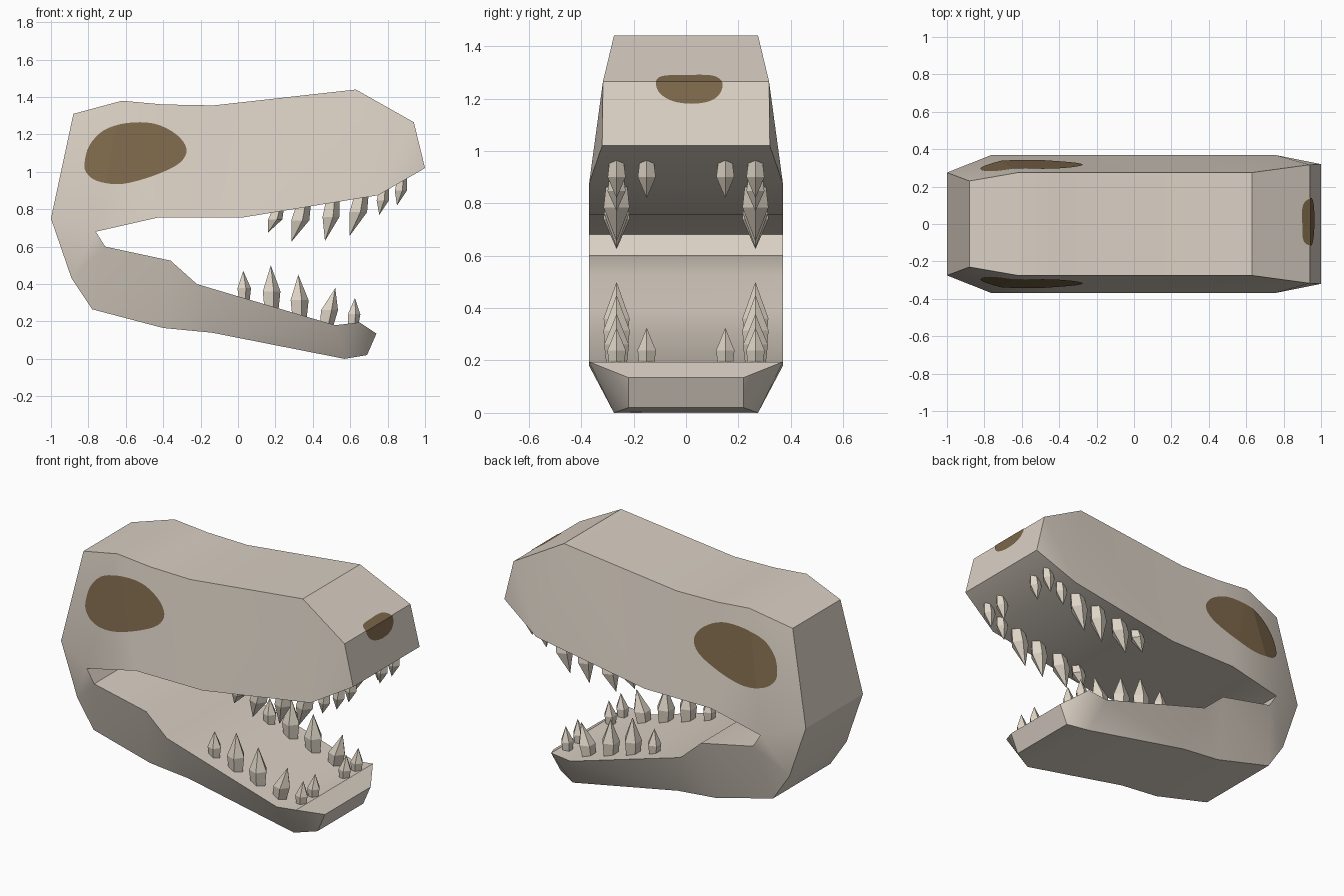
import bpy, bmesh, math
from mathutils import Vector
from mathutils.bvhtree import BVHTree

if "Cube" in bpy.data.objects:
    bpy.data.objects.remove(bpy.data.objects["Cube"])


def material(name, rgb):
    m = bpy.data.materials.new(name)
    m.diffuse_color = (*rgb, 1)
    m.use_nodes = True
    m.node_tree.nodes["Principled BSDF"].inputs["Base Color"].default_value = m.diffuse_color
    return m


BONE = material("bone", (0.70, 0.63, 0.55))
TOOTH = material("tooth_ivory", (0.73, 0.66, 0.56))
HOLLOW = material("socket_brown", (0.20, 0.135, 0.068))


def make_object(name, bm, mat):
    me = bpy.data.meshes.new(name)
    bm.to_mesh(me)
    bm.free()
    me.materials.append(mat)
    ob = bpy.data.objects.new(name, me)
    bpy.context.collection.objects.link(ob)
    return ob


# Skull and jaw: one C-shaped loft, each station = outer (x, z, half width), inner (x, z, half width)
W, N = 0.37, 0.275
stations = [
    ((0.94, 1.265, 0.317), (1.0, 1.02, 0.32)),
    ((0.63, 1.44, N), (0.75, 0.875, W)),
    ((-0.13, 1.355, N), (0.02, 0.755, W)),
    ((-0.40, 1.36, N), (-0.43, 0.755, W)),
    ((-0.62, 1.38, N), (-0.76, 0.68, W)),
    ((-0.88, 1.31, 0.23), (-0.76, 0.68, W)),
    ((-1.0, 0.75, N), (-0.76, 0.68, W)),
    ((-0.89, 0.43, N), (-0.71, 0.60, W)),
    ((-0.78, 0.265, N), (-0.71, 0.60, W)),
    ((-0.40, 0.165, N), (-0.36, 0.525, W)),
    ((-0.14, 0.14, N), (-0.22, 0.40, W)),
    ((0.57, 0.0, N), (0.52, 0.18, W)),
    ((0.57, 0.0, N), (0.65, 0.195, W)),
    ((0.69, 0.02, 0.22), (0.74, 0.135, 0.22)),
]
bm = bmesh.new()
rings = []
for (ox, oz, ow), (ix, iz, iw) in stations:
    pts = [(ox, -ow, oz), (ox, ow, oz), (ix, iw, iz), (ix, -iw, iz)]
    rings.append([bm.verts.new(p) for p in pts])
for a, b in zip(rings, rings[1:]):
    for i in range(4):
        j = (i + 1) % 4
        bm.faces.new((a[i], a[j], b[j], b[i]))
bm.faces.new(rings[0])
bm.faces.new(rings[-1])
bmesh.ops.remove_doubles(bm, verts=bm.verts, dist=0.0005)
bmesh.ops.triangulate(bm, faces=bm.faces)
bmesh.ops.recalc_face_normals(bm, faces=bm.faces)
tree = BVHTree.FromBMesh(bm)
skull = make_object("skull_and_jaw", bm, BONE)
bpy.context.view_layer.objects.active = skull
skull.select_set(True)
bpy.ops.object.shade_smooth_by_angle(angle=math.radians(30))
skull.select_set(False)


def smooth_loop(pts, sub=4):
    """Closed Catmull-Rom through 2D points."""
    out, n = [], len(pts)
    for i in range(n):
        p0, p1, p2, p3 = (Vector(pts[(i + k) % n]) for k in (-1, 0, 1, 2))
        for s in range(sub):
            t = s / sub
            out.append(0.5 * (2 * p1 + (p2 - p0) * t + (2 * p0 - 5 * p1 + 4 * p2 - p3) * t * t
                              + (3 * p1 - p0 - 3 * p2 + p3) * t ** 3))
    return out


def hollow(name, outline, place, direction, crease_co, crease_no):
    """Thin painted patch, projected onto the skull and creased where the skull is."""
    loop = smooth_loop(outline)
    c = sum(loop, Vector((0, 0))) / len(loop)
    n, steps = len(loop), 6
    bm = bmesh.new()
    mid = bm.verts.new(place(c))
    prev = None
    for s in range(1, steps + 1):
        ring = [bm.verts.new(place(c.lerp(p, s / steps))) for p in loop]
        for i in range(n):
            j = (i + 1) % n
            bm.faces.new((prev[i], prev[j], ring[j], ring[i]) if prev else (mid, ring[j], ring[i]))
        prev = ring
    bmesh.ops.bisect_plane(bm, geom=bm.verts[:] + bm.edges[:] + bm.faces[:],
                           plane_co=crease_co, plane_no=crease_no)
    bmesh.ops.triangulate(bm, faces=bm.faces)
    d = Vector(direction)
    for v in bm.verts:
        hit = tree.ray_cast(v.co, d)[0]
        if hit:
            v.co = hit - d * 0.004
    bm.normal_update()
    bmesh.ops.reverse_faces(bm, faces=[f for f in bm.faces if f.normal.dot(d) > 0])
    return make_object(name, bm, HOLLOW)


# Eye sockets on both sides
eye = [(-.82, 1.05), (-.795, 1.14), (-.72, 1.22), (-.60, 1.26), (-.45, 1.258), (-.33, 1.20),
       (-.275, 1.12), (-.315, 1.045), (-.45, .98), (-.62, .935), (-.75, .95), (-.81, .995)]
for side, label in ((-1, "front"), (1, "back")):
    hollow("eye_socket_" + label, eye, lambda p, s=side: (p.x, 2 * s, p.y), (0, -side, 0),
           (-0.62, 0, 1.38), (0.70, 0, -0.14))

# Nostril patch folded over the snout edge
nostril = [(-.115, 1.262), (-.09, 1.286), (0, 1.29), (.10, 1.288), (.138, 1.262),
           (.13, 1.22), (.09, 1.19), (.02, 1.18), (-.05, 1.19), (-.10, 1.22)]
hollow("nostril", nostril, lambda p: (2, p.x, p.y), (-1, 0, 0), (0, 0, 1.265), (0, 0, 1))


# Teeth: five-sided spikes with a wider shoulder
def tooth(bm, base, tip, r, flip):
    base, tip = Vector(base), Vector(tip)
    levels = []
    for t, k in ((-0.2, 0.75), (0.36, 1.0)):
        c = base.lerp(tip, t * (0.6 if t > 0 else 1))
        c.z = base.z + (tip.z - base.z) * t
        levels.append([bm.verts.new(c + Vector((math.cos(a) * r * k, math.sin(a) * r * k * flip, 0)))
                       for a in (2 * math.pi * i / 5 for i in range(5))])
    top = bm.verts.new(tip)
    lo, hi = levels
    for i in range(5):
        j = (i + 1) % 5
        bm.faces.new((lo[i], lo[j], hi[j], hi[i]))
        bm.faces.new((hi[i], hi[j], top))
    bm.faces.new(lo)


# (base x, base z, tip x, tip z, y, radius)
upper = [(.205, .785, .16, .675, .265, .042), (.34, .805, .285, .625, .265, .053),
         (.50, .832, .465, .63, .265, .05), (.65, .857, .595, .655, .265, .052),
         (.775, .89, .755, .77, .265, .036), (.872, .945, .85, .82, .265, .036),
         (.872, .945, .85, .82, .15, .036)]
lower = [(.03, .326, .028, .47, .265, .04), (.175, .283, .175, .50, .265, .052),
         (.325, .238, .322, .45, .265, .053), (.475, .194, .52, .378, .265, .05),
         (.615, .19, .625, .325, .265, .037), (.615, .19, .625, .325, .15, .037)]
for name, rows in (("upper_teeth", upper), ("lower_teeth", lower)):
    bm = bmesh.new()
    for side in (-1, 1):
        for bx, bz, tx, tz, y, r in rows:
            tooth(bm, (bx, y * side, bz), (tx, y * side, tz), r, side)
    bmesh.ops.recalc_face_normals(bm, faces=bm.faces)
    make_object(name, bm, TOOTH)
